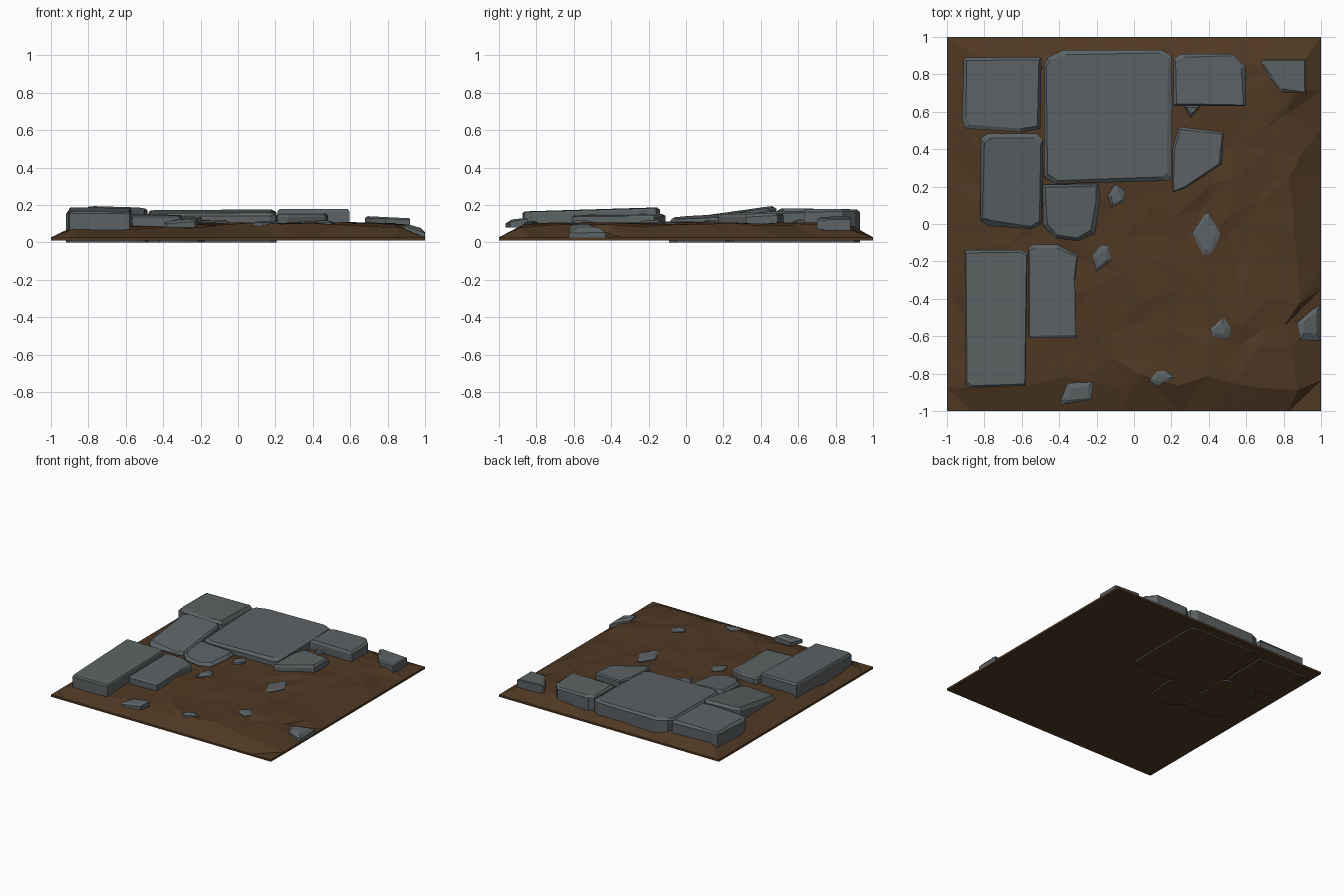
import bpy, bmesh, math, random

if "Cube" in bpy.data.objects:
    bpy.data.objects.remove(bpy.data.objects["Cube"])
random.seed(4)


def material(name, rgb):
    m = bpy.data.materials.new(name)
    m.diffuse_color = (*rgb, 1)
    m.use_nodes = True
    m.node_tree.nodes["Principled BSDF"].inputs["Base Color"].default_value = m.diffuse_color
    return m


DIRT = material("brown dirt", (0.078, 0.040, 0.017))
STONE = material("grey stone", (0.107, 0.122, 0.128))


def finish(name, bm, mats):
    bmesh.ops.recalc_face_normals(bm, faces=bm.faces[:])
    me = bpy.data.meshes.new(name)
    bm.to_mesh(me)
    bm.free()
    for m in mats:
        me.materials.append(m)
    ob = bpy.data.objects.new(name, me)
    bpy.context.collection.objects.link(ob)
    return ob


# Dirt bed: jittered faceted mound falling away to a thin square rim
def ground_z(x, y):
    d = max(0, 1 - max(abs(x), abs(y)))
    s = 0.16 if (x < 0 and y < -0.5) else 0.06
    return 0.027 + 0.075 * (1 - math.exp(-d / s))


def dirt_bed(n=13):
    bm = bmesh.new()
    grid = []
    for j in range(n + 1):
        row = []
        for i in range(n + 1):
            x, y = -1 + 2 * i / n, -1 + 2 * j / n
            rim_x, rim_y = i in (0, n), j in (0, n)
            if not rim_x:
                x += random.uniform(-0.045, 0.045)
            if not rim_y:
                y += random.uniform(-0.045, 0.045)
            z = ground_z(x, y)
            if not (rim_x or rim_y):
                z += random.uniform(-0.012, 0.007)
            row.append(bm.verts.new((x, y, z)))
        grid.append(row)
    for j in range(n):
        for i in range(n):
            a, b, c, d = grid[j][i], grid[j][i + 1], grid[j + 1][i + 1], grid[j + 1][i]
            if random.random() < 0.5:
                bm.faces.new((a, b, c)), bm.faces.new((a, c, d))
            else:
                bm.faces.new((a, b, d)), bm.faces.new((b, c, d))
    # skirt and flat underside
    rim = grid[0][:] + [r[n] for r in grid[1:]] + grid[n][-2::-1] + [grid[j][0] for j in range(n - 1, 0, -1)]
    low = [bm.verts.new((v.co.x, v.co.y, 0.01)) for v in rim]
    for k in range(len(rim)):
        m = (k + 1) % len(rim)
        bm.faces.new((rim[k], rim[m], low[m], low[k]))
    bm.faces.new(low[::-1])
    finish("dirt_bed", bm, [DIRT])


# Stone: outline extruded to a tilted top plane with a worn, chamfered rim
def stone(name, pts, z0, top, sx=0.0, sy=0.0, drop=0.018, inset=0.025, dirty=False):
    bm = bmesh.new()
    cx = (min(p[0] for p in pts) + max(p[0] for p in pts)) / 2
    cy = (min(p[1] for p in pts) + max(p[1] for p in pts)) / 2
    bot, mid, up = [], [], []
    for x, y in pts:
        r = math.hypot(x - cx, y - cy)
        k = 1 - min(0.6, inset * random.uniform(0.5, 1.4) / r)
        h = lambda u, v: top + sx * (u - cx) + sy * (v - cy)
        ux, uy = cx + (x - cx) * k, cy + (y - cy) * k
        bot.append(bm.verts.new((x, y, z0)))
        mid.append(bm.verts.new((x, y, h(x, y) - drop * random.uniform(0.5, 1.5))))
        up.append(bm.verts.new((ux, uy, h(ux, uy))))
    n = len(pts)
    for lo, hi in ((bot, mid), (mid, up)):
        for i in range(n):
            j = (i + 1) % n
            bm.faces.new((lo[i], lo[j], hi[j], hi[i]))
    bm.faces.new(up)
    base = bm.faces.new(bot[::-1])
    if dirty:                      # soil clinging to the underside
        base.material_index = 1
    finish(name, bm, [STONE, DIRT])


dirt_bed()

# Large paving slabs
stone("slab_back_left", [(-.91, .89), (-.92, .56), (-.9, .51), (-.6, .49), (-.5, .51), (-.495, .89)],
      0, .178, 0.01, -0.01, dirty=True)
stone("slab_mid_left", [(-.82, .46), (-.82, .02), (-.78, -.01), (-.55, -.025), (-.495, 0), (-.485, .45), (-.52, .485), (-.78, .485)],
      0, .158, -0.03, .14, dirty=True)
stone("slab_large", [(-.48, .25), (-.48, .85), (-.46, .89), (-.38, .93), (.15, .93), (.2, .9), (.205, .65), (.2, .25), (.17, .23), (-.42, .215)],
      0, .166, .005, .025, dirty=True)
stone("slab_small_centre", [(-.49, .21), (-.485, -.01), (-.42, -.075), (-.3, -.09), (-.21, -.05), (-.18, .14), (-.19, .215)],
      0, .136, -.06, .05, dirty=True)
stone("slab_front_left", [(-.905, -.14), (-.9, -.86), (-.87, -.875), (-.58, -.865), (-.57, -.16), (-.6, -.14)],
      .02, .175, -.01, .03, drop=.012, inset=.014)
stone("slab_front_inner", [(-.565, -.61), (-.565, -.13), (-.54, -.11), (-.41, -.11), (-.3, -.17), (-.315, -.3), (-.31, -.61)],
      .04, .147, -.02, .01, drop=.01, inset=.015)
stone("slab_back_right", [(.21, .63), (.21, .88), (.25, .91), (.53, .91), (.595, .84), (.595, .63)],
      .06, .178, 0, -.01, drop=.014, inset=.02)
stone("slab_right", [(.205, .2), (.21, .17), (.27, .19), (.47, .32), (.48, .49), (.24, .52), (.205, .4)],
      .06, .153, 0, .01, drop=.012, inset=.015)

# Broken fragments
stone("fragment_back_right", [(.68, .86), (.72, .79), (.79, .705), (.92, .7), (.92, .88), (.69, .88)],
      .06, .135, -.05, 0, drop=.01, inset=.015)
stone("fragment_buried", [(.31, -.05), (.37, -.165), (.41, -.16), (.465, -.06), (.4, .06), (.38, .06)],
      .06, .113, 0, 0, drop=.006)
stone("fragment_edge", [(.87, -.53), (.89, -.62), (1, -.625), (1, -.43), (.95, -.46)],
      .02, .09, -.3, 0, drop=.015, inset=.04)
stone("fragment_front", [(-.395, -.95), (-.355, -.85), (-.215, -.845), (-.23, -.94), (-.38, -.965)],
      .08, .122, .06, .1, drop=.012, inset=.03)
stone("chip_front", [(.08, -.84), (.13, -.865), (.22, -.82), (.16, -.785), (.12, -.79)],
      .06, .114, 0, .05, drop=.01)
stone("chip_right", [(.405, -.56), (.42, -.6), (.5, -.62), (.52, -.56), (.48, -.5)],
      .06, .118, 0, .03, drop=.01, inset=.03)
stone("chip_centre", [(-.22, -.17), (-.2, -.255), (-.12, -.19), (-.14, -.12), (-.18, -.115)],
      .06, .118, 0, .05, drop=.01)
stone("chip_upper", [(-.14, .15), (-.12, .09), (-.055, .12), (-.05, .17), (-.08, .21), (-.11, .2)],
      .06, .12, 0, 0, drop=.01)
stone("chip_back", [(.27, .63), (.3, .57), (.34, .61), (.35, .63)],
      .06, .122, 0, .1, drop=.01, inset=.02)
